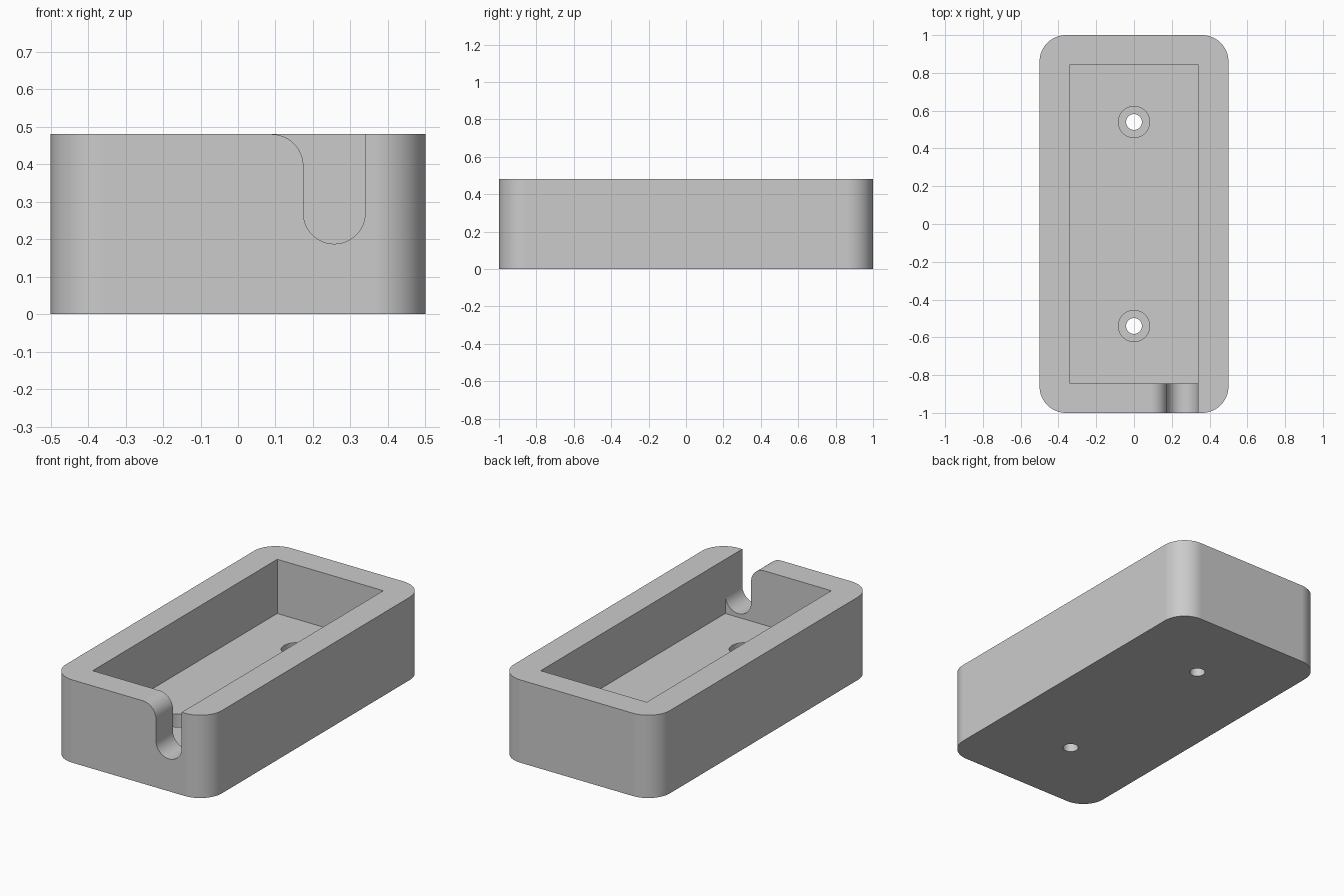
import bpy, bmesh, math
from mathutils import Vector

if "Cube" in bpy.data.objects:
    bpy.data.objects.remove(bpy.data.objects["Cube"])

HEIGHT, FLOOR = 0.48, 0.166


def arc(cx, cy, r, start, end, steps):
    """Points on an arc, angles in degrees."""
    return [(cx + r * math.cos(math.radians(start + (end - start) * i / steps)),
             cy + r * math.sin(math.radians(start + (end - start) * i / steps)))
            for i in range(steps + 1)]


def prism(name, points, vector):
    """Extrude a closed loop of 3D points along a vector."""
    bm = bmesh.new()
    face = bm.faces.new([bm.verts.new(p) for p in points])
    ext = bmesh.ops.extrude_face_region(bm, geom=[face])
    moved = [g for g in ext["geom"] if isinstance(g, bmesh.types.BMVert)]
    bmesh.ops.translate(bm, verts=moved, vec=Vector(vector))
    bmesh.ops.recalc_face_normals(bm, faces=bm.faces)
    mesh = bpy.data.meshes.new(name)
    bm.to_mesh(mesh)
    bm.free()
    obj = bpy.data.objects.new(name, mesh)
    bpy.context.collection.objects.link(obj)
    return obj


def upright(name, outline, z0, z1):
    return prism(name, [(x, y, z0) for x, y in outline], (0, 0, z1 - z0))


def cut(target, cutter):
    """Apply an exact boolean difference, then discard the cutter."""
    mod = target.modifiers.new("cut", 'BOOLEAN')
    mod.operation, mod.solver, mod.object = 'DIFFERENCE', 'EXACT', cutter
    bpy.context.view_layer.objects.active = target
    bpy.ops.object.modifier_apply(modifier=mod.name)
    bpy.data.objects.remove(cutter, do_unlink=True)


# Rounded outer block
R = 0.14
outline = (arc(0.5 - R, 1 - R, R, 0, 90, 16) + arc(R - 0.5, 1 - R, R, 90, 180, 16)
           + arc(R - 0.5, R - 1, R, 180, 270, 16) + arc(0.5 - R, R - 1, R, 270, 360, 16))
tray = upright("tray", outline, 0, HEIGHT)

# Rectangular pocket
pocket = [(-0.34, -0.845), (0.34, -0.845), (0.34, 0.845), (-0.34, 0.845)]
cut(tray, upright("pocket_cutter", pocket, FLOOR, 0.7))

# Counterbored screw holes in the floor
for y in (-0.54, 0.54):
    cut(tray, upright("recess_cutter", arc(0, y, 0.083, 0, 360, 48)[:-1], FLOOR - 0.083, 0.3))
    cut(tray, upright("hole_cutter", arc(0, y, 0.042, 0, 360, 32)[:-1], -0.1, 0.3))

# Cable slot in the front wall: round bottom, rounded lip on one side
slot = (arc(0.257, 0.27, 0.0825, 0, -180, 24)
        + arc(0.0895, HEIGHT - 0.085, 0.085, 0, 90, 16)
        + [(0.0895, 0.6), (0.3395, 0.6)])
cut(tray, prism("slot_cutter", [(x, -1.1, z) for x, z in slot], (0, 0.3, 0)))

# Single grey finish
grey = bpy.data.materials.new("grey plastic")
grey.diffuse_color = (0.6, 0.6, 0.6, 1)
grey.use_nodes = True
grey.node_tree.nodes["Principled BSDF"].inputs["Base Color"].default_value = grey.diffuse_color
tray.data.materials.clear()
tray.data.materials.append(grey)
for p in tray.data.polygons:
    p.material_index = 0

# Smooth rounded surfaces, crisp edges
bpy.ops.object.select_all(action='DESELECT')
tray.select_set(True)
bpy.context.view_layer.objects.active = tray
bpy.ops.object.shade_smooth_by_angle(angle=math.radians(30))
weighted = tray.modifiers.new("weighted normals", 'WEIGHTED_NORMAL')
weighted.keep_sharp = True
